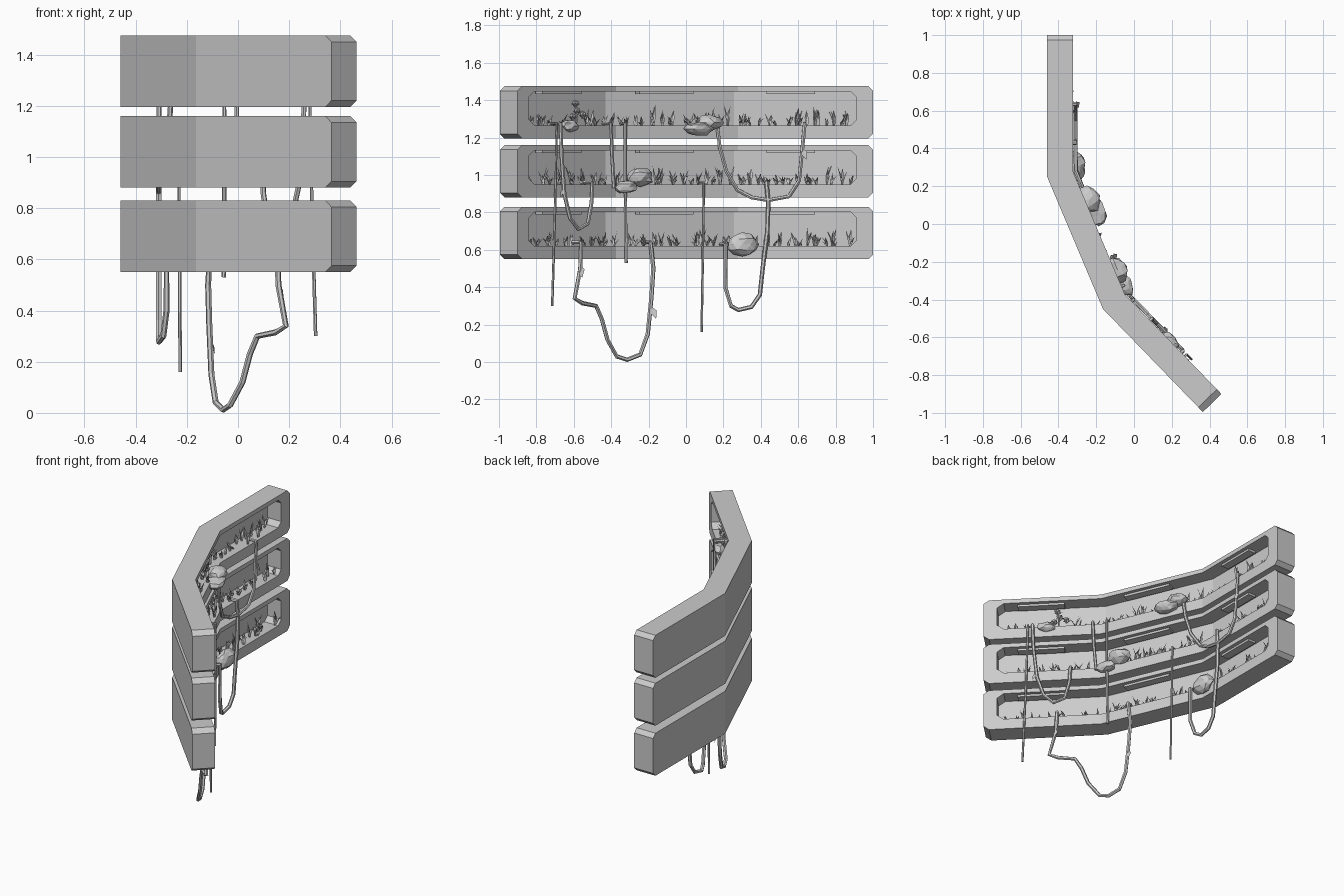
import bpy, bmesh, math, random
from mathutils import Vector

if "Cube" in bpy.data.objects:
    bpy.data.objects.remove(bpy.data.objects["Cube"])

random.seed(4)
# Inner (planted) face of the bent wall seen from above, and thickness
INNER = [(0.463, -0.9), (-0.048, -0.373), (-0.323, 0.278), (-0.323, 1.0)]
T = 0.137
LEVELS = [0.55, 0.88, 1.195]
H = 0.28
BENDS = [-0.373, 0.278]


def seg_normal(i):
    (x0, y0), (x1, y1) = INNER[i], INNER[i + 1]
    return Vector((y1 - y0, x0 - x1)).normalized()


def P(y, z, off=0.0):
    """Point at y on the inner face, pushed out by off (mitred at the bends)."""
    i = 0 if y < BENDS[0] else 1 if y < BENDS[1] else 2
    (x0, y0), (x1, y1) = INNER[i], INNER[i + 1]
    x = x0 + (x1 - x0) * (y - y0) / (y1 - y0)
    n = seg_normal(i)
    for k, b in enumerate(BENDS):
        if abs(y - b) < 1e-5:
            a, c = seg_normal(k), seg_normal(k + 1)
            n = (a + c) / (1 + a.dot(c))
    return Vector((x + n.x * off, y + n.y * off, z))


def finish(bm, name):
    bmesh.ops.recalc_face_normals(bm, faces=bm.faces)
    me = bpy.data.meshes.new(name)
    bm.to_mesh(me)
    bm.free()
    ob = bpy.data.objects.new(name, me)
    bpy.context.collection.objects.link(ob)
    return ob


def band(name, y0, y1, z0, z1, off0, off1, cham=0.0):
    """Bar following the wall, with optional chamfered ends."""
    st = [(y0, z0 + cham, z1 - cham), (y1, z0 + cham, z1 - cham)]
    if cham:
        st += [(y0 + cham, z0, z1), (y1 - cham, z0, z1)]
    st += [(b, z0, z1) for b in BENDS if y0 < b < y1]
    bm = bmesh.new()
    prev = None
    rings = []
    for y, a, b in sorted(st):
        ring = [bm.verts.new(P(y, z, o)) for z, o in
                ((a, off0), (a, off1), (b, off1), (b, off0))]
        if prev:
            for k in range(4):
                bm.faces.new((prev[k], prev[k - 1], ring[k - 1], ring[k]))
        prev = ring
        rings.append(ring)
    bm.faces.new(rings[0])
    bm.faces.new(rings[-1])
    return finish(bm, name)


# Planter bars with long recesses and ceiling lamps
for n, z in enumerate(LEVELS, 1):
    bar = band(f"planter_bar_{n}", -0.9, 1.0, z, z + H, -T, 0, 0.025)
    cut = band(f"recess_cutter_{n}", -0.84, 0.91, z + 0.07, z + 0.252, -0.1, 0.05, 0.03)
    m = bar.modifiers.new("recess", 'BOOLEAN')
    m.object, m.operation, m.solver = cut, 'DIFFERENCE', 'EXACT'
    bpy.context.view_layer.objects.active = bar
    bpy.ops.object.modifier_apply(modifier="recess")
    bpy.data.objects.remove(cut)
    for k, (a, b) in enumerate(((-0.75, -0.54), (-0.24, 0.05), (0.43, 0.69))):
        band(f"lamp_{n}_{k}", a, b, z + 0.238, z + 0.256, -0.08, -0.025)


def blade(bm, base, ang, h, w, lean):
    """Folded grass blade: wide base, bulging middle, bent tip."""
    d = Vector((math.cos(ang), math.sin(ang), 0))
    s = Vector((-d.y, d.x, 0))
    up = Vector((0, 0, 1))
    mid = base + d * lean * 0.35 + up * h * 0.5
    v = [bm.verts.new(p) for p in (
        base - s * w * 0.3, base + s * w * 0.3, mid + s * w * 0.5,
        mid - s * w * 0.5, base + d * lean + up * h, mid - d * w * 0.3)]
    for f in ((0, 1, 5), (1, 2, 5), (0, 5, 3), (5, 2, 4), (3, 5, 4)):
        bm.faces.new([v[i] for i in f])


# Grass tufts along every recess floor
for n, z in enumerate(LEVELS, 1):
    bm = bmesh.new()
    for t in range(52):
        y = -0.79 + 1.66 * t / 51 + random.uniform(-0.015, 0.015)
        if random.random() < 0.1:
            continue
        base = P(y, z + 0.066, random.uniform(-0.08, -0.015))
        big = random.uniform(0.4, 1.0)
        for k in range(random.randint(3, 4)):
            blade(bm, base, random.uniform(0, 6.28), big * random.uniform(0.05, 0.125),
                  random.uniform(0.014, 0.024), random.uniform(0.01, 0.035))
    finish(bm, f"grass_{n}")

# Budding plant on the top bar
bm = bmesh.new()
for y, dz in ((-0.57, 0.12), (-0.56, 0.08), (-0.53, 0.06), (-0.585, 0.05)):
    r = bmesh.ops.create_icosphere(bm, subdivisions=1, radius=0.018)
    bmesh.ops.translate(bm, verts=r['verts'], vec=P(y, 1.265 + dz, -0.03))
    for k in range(5):
        blade(bm, P(y, 1.24 + dz, -0.03), k * 1.26, 0.025, 0.02, 0.03)
for k in range(3):
    blade(bm, P(-0.565, 1.26, -0.03), k * 2.1, 0.12, 0.012, 0.005)
finish(bm, "budding_plant")


# Rocks on the ledges: y, z, offset, length, depth, height (half sizes)
ROCKS = [(-0.62, 1.262, 0.0, 0.06, 0.035, 0.035), (0.06, 1.247, 0.03, 0.085, 0.055, 0.04),
         (0.12, 1.28, 0.02, 0.075, 0.06, 0.045), (-0.33, 0.935, 0.02, 0.065, 0.045, 0.036),
         (-0.25, 0.988, 0.015, 0.075, 0.055, 0.05), (0.3, 0.63, 0.02, 0.09, 0.05, 0.062)]
for n, (y, z, o, a, b, c) in enumerate(ROCKS, 1):
    bm = bmesh.new()
    bmesh.ops.create_icosphere(bm, subdivisions=2, radius=1)
    nx = seg_normal(0 if y < BENDS[0] else 1 if y < BENDS[1] else 2)
    out = Vector((nx.x, nx.y, 0))
    along = Vector((-nx.y, nx.x, 0))
    for v in bm.verts:
        p = v.co * random.uniform(0.82, 1.08)
        v.co = P(y, z, o) + along * p.x * a + out * p.y * b + Vector((0, 0, p.z * c))
    finish(bm, f"rock_{n}")


def vine(name, pts, r, start=True, end=True):
    """Hanging vine in (y, z); anchored ends turn back into the recess."""
    path = [P(y, z, 0.014) for y, z in pts]
    if start:
        path.insert(0, P(pts[0][0], pts[0][1], -0.05))
    if end:
        path.append(P(pts[-1][0], pts[-1][1], -0.05))
    cu = bpy.data.curves.new(name, 'CURVE')
    cu.dimensions = '3D'
    cu.bevel_depth, cu.bevel_resolution, cu.use_fill_caps = r, 1, True
    sp = cu.splines.new('POLY')
    sp.points.add(len(path) - 1)
    for q, p in zip(sp.points, path):
        q.co = (*p, 1)
    ob = bpy.data.objects.new(name, cu)
    bpy.context.collection.objects.link(ob)
    bpy.ops.object.select_all(action='DESELECT')
    ob.select_set(True)
    bpy.context.view_layer.objects.active = ob
    bpy.ops.object.convert(target='MESH')
    bpy.ops.object.shade_flat()


# Looping vines
vine("vine_loop_left", [(-0.68, 1.275), (-0.675, 1.1), (-0.66, 0.9), (-0.63, 0.77), (-0.585, 0.71),
                        (-0.535, 0.74), (-0.515, 0.85), (-0.51, 0.96)], 0.011)
vine("vine_loop_right", [(0.16, 1.275), (0.175, 1.15), (0.21, 1.02), (0.27, 0.92), (0.35, 0.88), (0.44, 0.865),
                         (0.55, 0.885), (0.605, 0.97), (0.62, 1.12), (0.635, 1.275)], 0.011)
vine("vine_loop_lower", [(0.205, 0.63), (0.205, 0.4), (0.235, 0.3), (0.28, 0.278), (0.35, 0.295),
                         (0.395, 0.36), (0.41, 0.5), (0.435, 0.7), (0.44, 0.85), (0.43, 0.96)], 0.012)
vine("vine_loop_long", [(-0.57, 0.64), (-0.575, 0.5), (-0.605, 0.34), (-0.565, 0.315), (-0.49, 0.3),
                        (-0.46, 0.23), (-0.43, 0.12), (-0.38, 0.03), (-0.32, 0.012), (-0.25, 0.04),
                        (-0.21, 0.15), (-0.19, 0.35), (-0.18, 0.5), (-0.195, 0.64)], 0.012)
# Loose hanging strands
vine("strand_left", [(-0.7, 1.275), (-0.71, 0.8), (-0.725, 0.3)], 0.007, end=False)
vine("strand_short", [(-0.41, 1.275), (-0.405, 1.1), (-0.395, 0.93)], 0.01, end=False)
vine("strand_middle", [(-0.33, 1.275), (-0.33, 0.9), (-0.325, 0.53)], 0.009, end=False)
vine("strand_right", [(0.09, 0.96), (0.085, 0.6), (0.078, 0.16)], 0.007, end=False)

# Leaves along the vines
bm = bmesh.new()
for y, z, dy in ((-0.195, 0.3, 0.03), (-0.575, 0.52, 0.01), (0.615, 1.15, 0.03), (-0.66, 0.95, -0.02)):
    a = P(y, z, 0.014)
    b = a + Vector((0.02, dy, -0.07))
    m = (a + b) / 2
    vs = [bm.verts.new(p) for p in (a, m + Vector((-0.008, 0.018, 0.01)), b,
                                    m + Vector((0.008, -0.012, -0.008)))]
    bm.faces.new((vs[0], vs[1], vs[2]))
    bm.faces.new((vs[0], vs[2], vs[3]))
finish(bm, "vine_leaves")
